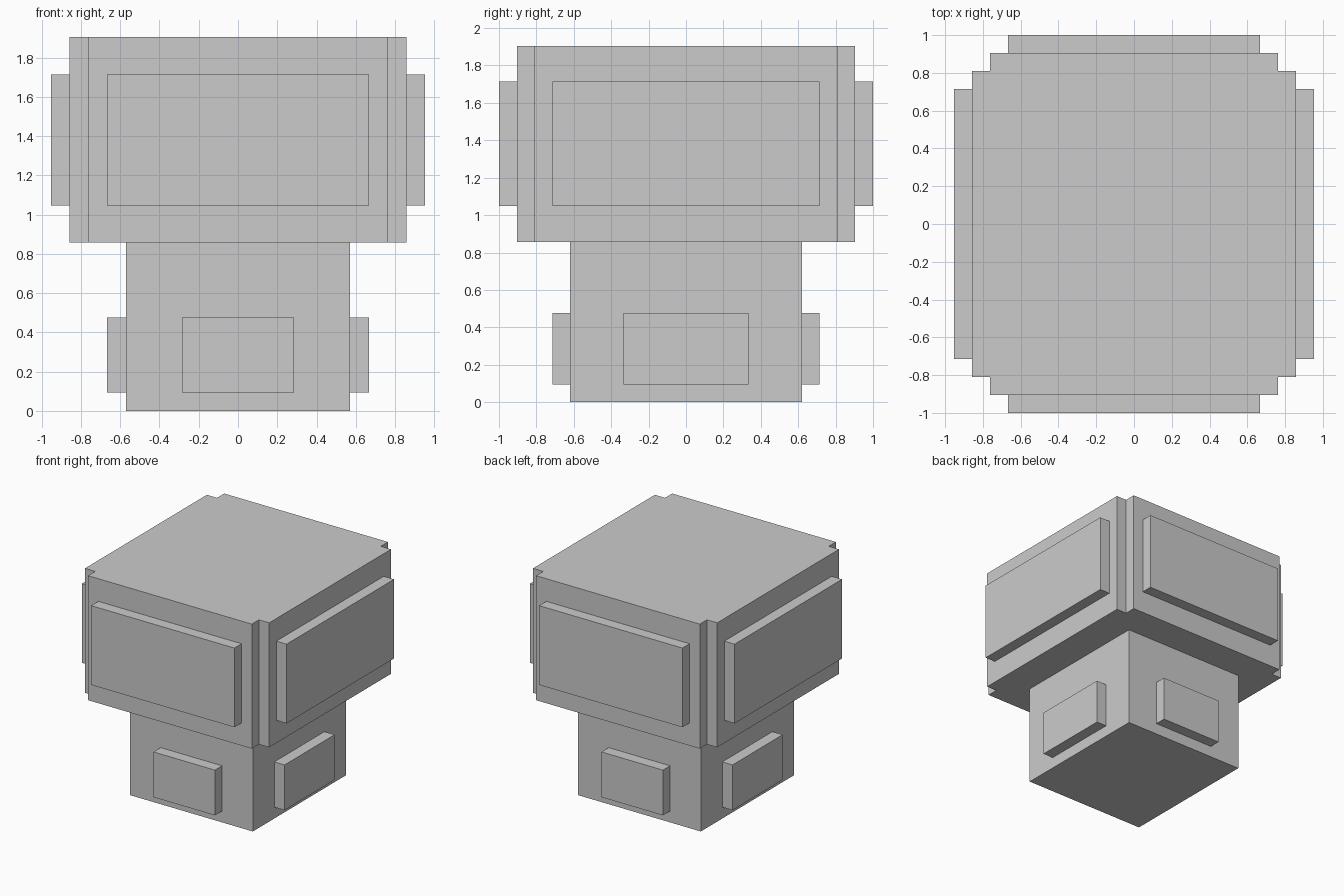
import bpy, bmesh

if "Cube" in bpy.data.objects:
    bpy.data.objects.remove(bpy.data.objects["Cube"])

U = 2 / 21  # modelling grid unit; the depth is 21 units


def prism(name, outline, z0, z1):
    """Extrude an xy outline (grid units) from z0 to z1."""
    bm = bmesh.new()
    face = bm.faces.new([bm.verts.new((x * U, y * U, z0 * U)) for x, y in outline])
    ext = bmesh.ops.extrude_face_region(bm, geom=[face])
    top = [v for v in ext["geom"] if isinstance(v, bmesh.types.BMVert)]
    bmesh.ops.translate(bm, verts=top, vec=(0, 0, (z1 - z0) * U))
    bmesh.ops.recalc_face_normals(bm, faces=bm.faces)
    mesh = bpy.data.meshes.new(name)
    bm.to_mesh(mesh)
    bm.free()
    obj = bpy.data.objects.new(name, mesh)
    bpy.context.collection.objects.link(obj)
    return obj


def box(name, x0, x1, y0, y1, z0, z1):
    return prism(name, [(x0, y0), (x1, y0), (x1, y1), (x0, y1)], z0, z1)


def panels(name, half_x, half_y, wide_x, wide_y, z0, z1):
    """One raised panel, one unit thick, on each of the four sides."""
    for s, side in ((-1, "front"), (1, "back")):
        y0, y1 = sorted((s * half_y, s * (half_y + 1)))
        box(f"{name}_{side}", -wide_x, wide_x, y0, y1, z0, z1)
    for s, side in ((-1, "left"), (1, "right")):
        x0, x1 = sorted((s * half_x, s * (half_x + 1)))
        box(f"{name}_{side}", x0, x1, -wide_y, wide_y, z0, z1)


# Lower block with small raised panels
box("lower_block", -6, 6, -6.5, 6.5, 0, 9)
panels("lower_panel", 6, 6.5, 3, 3.5, 1, 5)

# Upper block with notched vertical corners and large raised panels
corner = [(9, 8.5), (8, 8.5), (8, 9.5)]
outline = (corner
           + [(-x, y) for x, y in reversed(corner)]
           + [(-x, -y) for x, y in corner]
           + [(x, -y) for x, y in reversed(corner)])
prism("upper_block", outline, 9, 20)
panels("upper_panel", 9, 9.5, 7, 7.5, 11, 18)
